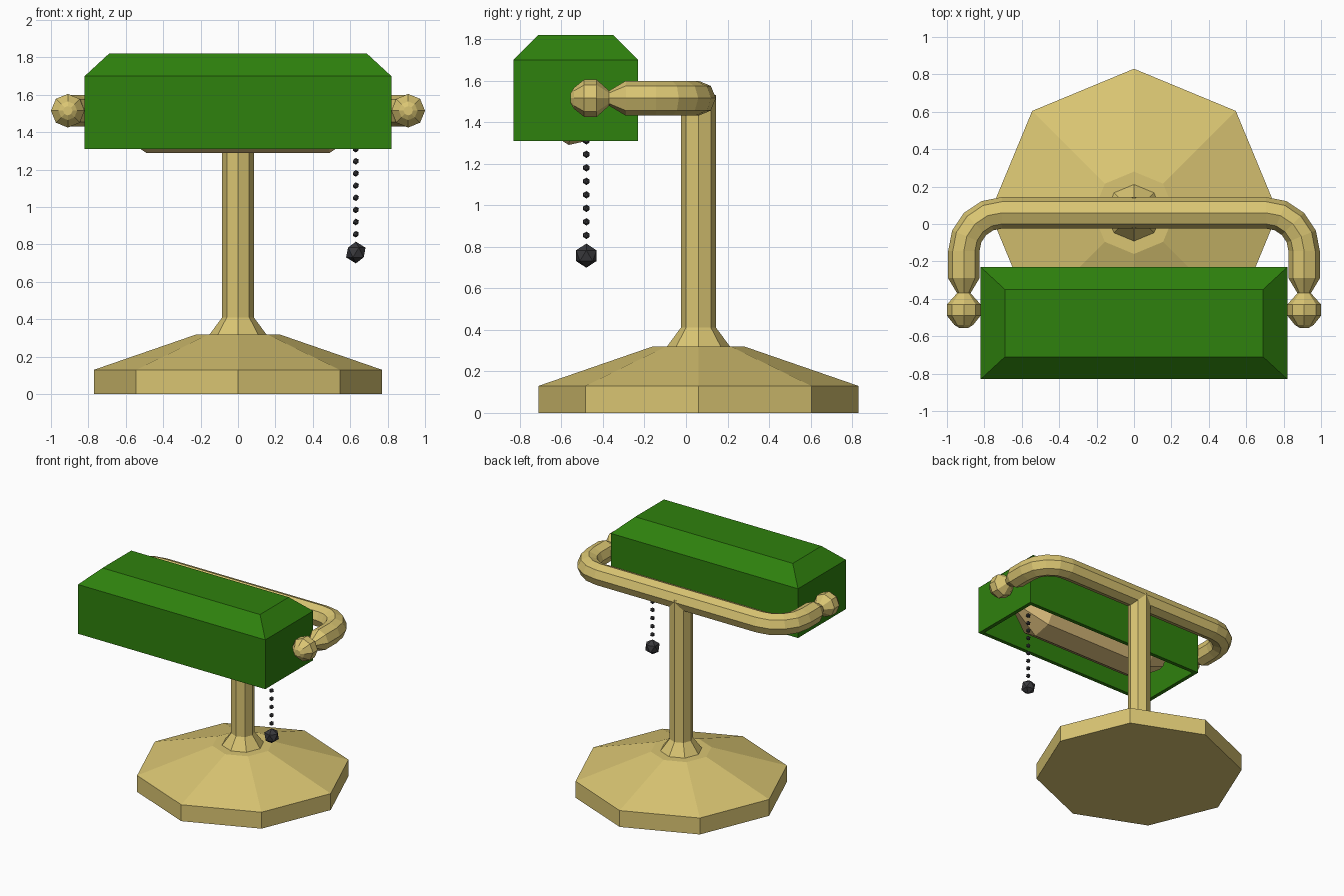
import bpy, bmesh, math
from mathutils import Vector, Matrix

if "Cube" in bpy.data.objects:
    bpy.data.objects.remove(bpy.data.objects["Cube"])


def material(name, rgb):
    m = bpy.data.materials.new(name)
    m.diffuse_color = (*rgb, 1)
    m.use_nodes = True
    m.node_tree.nodes["Principled BSDF"].inputs["Base Color"].default_value = m.diffuse_color
    return m


brass = material("brass", (0.70, 0.56, 0.17))
green = material("green_enamel", (0.028, 0.22, 0.004))
dark = material("dark_metal", (0.04, 0.04, 0.045))
glow = material("warm_bulb", (0.74, 0.53, 0.21))


def finish(name, bm, mat):
    bmesh.ops.recalc_face_normals(bm, faces=bm.faces)
    me = bpy.data.meshes.new(name)
    bm.to_mesh(me)
    bm.free()
    me.materials.append(mat)
    ob = bpy.data.objects.new(name, me)
    bpy.context.collection.objects.link(ob)
    return ob


def sweep(name, rings, mat, n=8, phase=0.0):
    """Skin n-sided rings given as (centre, side axis, other axis, radius)."""
    bm = bmesh.new()
    loops = []
    for c, u, v, r in rings:
        loops.append([bm.verts.new(Vector(c)
                      + Vector(u) * r * math.cos(phase + 2 * math.pi * i / n)
                      + Vector(v) * r * math.sin(phase + 2 * math.pi * i / n))
                      for i in range(n)])
    for a, b in zip(loops, loops[1:]):
        for i in range(n):
            j = (i + 1) % n
            bm.faces.new((a[i], a[j], b[j], b[i]))
    bm.faces.new(loops[0])
    bm.faces.new(loops[-1])
    return finish(name, bm, mat)


def lathe(name, profile, y, mat):
    return sweep(name, [((0, y, z), (1, 0, 0), (0, 1, 0), r) for r, z in profile], mat)


# Octagonal base and flared stem
lathe("base", [(0.77, 0), (0.77, 0.13), (0.22, 0.32)], 0.06, brass)
lathe("stem", [(0.155, 0.315), (0.085, 0.41), (0.085, 1.53)], 0.06, brass)

# U-shaped arm with a turned knob at each end
ARM_X, ARM_Z, BEND, R = 0.91, 1.515, 0.205, 0.084
half = [((ARM_X, y, ARM_Z), (1, 0, 0), (0, 0, 1), r) for y, r in
        [(-0.555, 0.025), (-0.54, 0.05), (-0.49, 0.09), (-0.43, 0.09),
         (-0.37, 0.036), (-0.29, R)]]
for k in range(5):
    a = math.radians(22.5 * k)
    out = Vector((math.cos(a), math.sin(a), 0))
    c = Vector((ARM_X - BEND, 0.06 - BEND, ARM_Z)) + out * BEND
    half.append((c, out, (0, 0, 1), R))
mirrored = [((-c[0], c[1], c[2]), (-u[0], u[1], u[2]), v, r)
            for c, u, v, r in reversed(half)]
sweep("arm", half + mirrored, brass)

# Hollow shade: bevelled box, open below
bm = bmesh.new()
levels = []
for hx, hy, z in [(0.82, 0.30, 1.31), (0.82, 0.30, 1.70), (0.69, 0.18, 1.82)]:
    levels.append([bm.verts.new((sx * hx, -0.53 + sy * hy, z))
                   for sx, sy in [(-1, -1), (1, -1), (1, 1), (-1, 1)]])
for a, b in zip(levels, levels[1:]):
    for i in range(4):
        j = (i + 1) % 4
        bm.faces.new((a[i], a[j], b[j], b[i]))
bm.faces.new(levels[-1])
shade = finish("shade", bm, green)
solid = shade.modifiers.new("wall", 'SOLIDIFY')
solid.thickness = 0.03
solid.offset = -1
solid.use_even_offset = True

# Long bulb with tapered ends inside the shade
sweep("bulb", [((x, -0.53, 1.487), (0, 1, 0), (0, 0, 1), r) for x, r in
               [(-0.70, 0.06), (-0.49, 0.20), (0.49, 0.20), (0.70, 0.06)]],
      glow, 8, math.radians(-10))

# Pull chain of small beads with a weight
bm = bmesh.new()
for i in range(11):
    bmesh.ops.create_icosphere(bm, subdivisions=1, radius=0.018,
                               matrix=Matrix.Translation((0.63, -0.48, 0.855 + 0.065 * i)))
finish("pull_chain", bm, dark)
bm = bmesh.new()
bmesh.ops.create_icosphere(bm, subdivisions=1, radius=0.058,
                           matrix=Matrix.Translation((0.63, -0.48, 0.757)))
finish("chain_weight", bm, dark)
